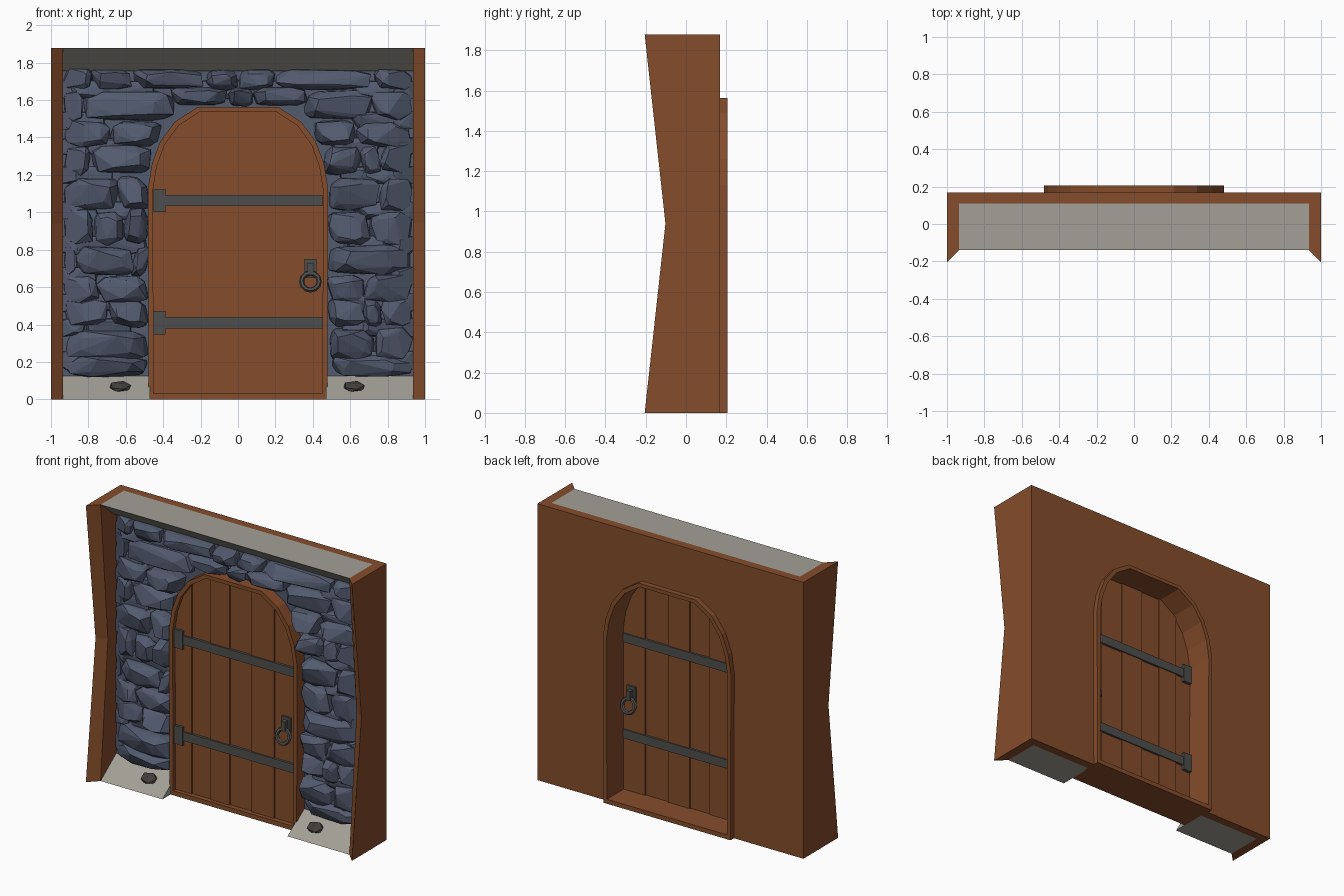
import bpy, bmesh, math, random
from mathutils import Matrix

random.seed(4)
if "Cube" in bpy.data.objects:
    bpy.data.objects.remove(bpy.data.objects["Cube"])


def material(name, rgb):
    m = bpy.data.materials.new(name)
    m.use_nodes = True
    m.diffuse_color = (*rgb, 1)
    m.node_tree.nodes["Principled BSDF"].inputs["Base Color"].default_value = (*rgb, 1)
    return m


WOOD = material("brown wood", (0.234, 0.073, 0.024))
STONE = material("slate blue stone", (0.085, 0.103, 0.157))
SLAB = material("pale grey slab", (0.36, 0.348, 0.304))
IRON = material("dark iron", (0.077, 0.076, 0.074))
PEBBLE = material("dark pebble", (0.052, 0.048, 0.042))


def finish(name, bm, mat):
    bmesh.ops.recalc_face_normals(bm, faces=bm.faces)
    mesh = bpy.data.meshes.new(name)
    bm.to_mesh(mesh)
    bm.free()
    mesh.materials.append(mat)
    obj = bpy.data.objects.new(name, mesh)
    bpy.context.collection.objects.link(obj)


def loft(bm, loops, caps=True, closed=False):
    """Skin a series of matching closed loops."""
    rows = [[bm.verts.new(p) for p in loop] for loop in loops]
    pairs = list(zip(rows, rows[1:])) + ([(rows[-1], rows[0])] if closed else [])
    n = len(rows[0])
    for a, b in pairs:
        for i in range(n):
            j = (i + 1) % n
            bm.faces.new((a[i], a[j], b[j], b[i]))
    if caps:
        bm.faces.new(rows[0])
        bm.faces.new(rows[-1])


def at_y(pts, y):
    return [(x, y, z) for x, z in pts]


def prism(bm, pts, y0, y1):
    loft(bm, [at_y(pts, y0), at_y(pts, y1)])


def box(bm, x0, x1, y0, y1, z0, z1):
    prism(bm, [(x0, z0), (x1, z0), (x1, z1), (x0, z1)], y0, y1)


# Arch outlines, running from the right foot over to the left foot
HALF = [(0.478, 0), (0.481, 1.13), (0.46, 1.26), (0.415, 1.38), (0.337, 1.485), (0.215, 1.563)]
OUTER = HALF + [(-x, z) for x, z in reversed(HALF)]
INNER = [(x * 0.945, 0.03 + z * 0.965) for x, z in OUTER]
SIDE, TOP = 0.935, 1.878


def wall_with_arch(name, bottom, top, y0, y1, mat):
    bm = bmesh.new()
    arch = [(x, max(z, bottom)) for x, z in OUTER]
    prism(bm, [(-SIDE, bottom), (-SIDE, top), (SIDE, top), (SIDE, bottom)] + arch, y0, y1)
    finish(name, bm, mat)


wall_with_arch("back_wall", 0, TOP, 0.11, 0.168, WOOD)
wall_with_arch("mortar_wall", 0.06, 1.79, 0.03, 0.11, STONE)

# Side jambs with a chamfered front edge that dips in at mid height
for s, label in ((1, "left"), (-1, "right")):
    bm = bmesh.new()
    levels = [(0, -0.205, -0.14), (TOP / 2, -0.102, -0.062), (TOP, -0.205, -0.14)]
    loft(bm, [[(s, 0.168, z), (s * SIDE, 0.168, z), (s * SIDE, yi, z), (s, yo, z)]
              for z, yo, yi in levels])
    finish(label + "_jamb", bm, WOOD)


# Sloped lintel and floor slabs
def wedge(name, x0, x1, edge, inner, depth):
    bm = bmesh.new()
    profile = [(-0.14, edge), (0.11, edge), (0.11, inner), (depth, inner)]
    loft(bm, [[(x, y, z) for y, z in profile] for x in (x0, x1)])
    finish(name, bm, SLAB)


wedge("lintel", -SIDE, SIDE, TOP, 1.755, 0.01)
wedge("left_floor_slab", 0.47, SIDE, 0, 0.125, 0.028)
wedge("right_floor_slab", -SIDE, -0.47, 0, 0.125, 0.028)

# Arched door frame, a hollow tunnel through the wall
bm = bmesh.new()
loft(bm, [at_y(OUTER, -0.053), at_y(OUTER, 0.205), at_y(INNER, 0.205), at_y(INNER, -0.053)],
     caps=False, closed=True)
finish("door_frame", bm, WOOD)

# Door planks, cut from the arch and set at slightly different depths
seams = [-0.46, -0.33, -0.19, -0.045, 0.12, 0.29, 0.46]
for i, (a, b) in enumerate(zip(seams, seams[1:])):
    bm = bmesh.new()
    shift = 0.004 if i % 2 else -0.004
    prism(bm, INNER, -0.022 + shift, 0.02 + shift)
    for x, nx in ((a, -1), (b, 1)):
        cut = bmesh.ops.bisect_plane(bm, geom=bm.verts[:] + bm.edges[:] + bm.faces[:],
                                     plane_co=(x, 0, 0), plane_no=(nx, 0, 0), clear_outer=True)
        edges = [e for e in cut["geom_cut"] if isinstance(e, bmesh.types.BMEdge)]
        if edges:
            bmesh.ops.contextual_create(bm, geom=edges)
    finish(f"door_plank_{i + 1}", bm, WOOD)

# Strap hinges, showing on both faces of the door
for z, label in ((0.41, "lower"), (1.063, "upper")):
    bm = bmesh.new()
    box(bm, -0.452, 0.453, -0.035, 0.031, z - 0.03, z + 0.03)
    box(bm, -0.452, -0.388, -0.043, 0.037, z - 0.062, z + 0.062)
    finish(label + "_hinge", bm, IRON)

# Ring handles on both faces
for out, y, label in ((-1, -0.026, "front"), (1, 0.024, "back")):
    bm = bmesh.new()
    box(bm, 0.355, 0.42, y, y + out * 0.014, 0.65, 0.75)
    box(bm, 0.372, 0.403, y, y + out * 0.045, 0.665, 0.73)
    finish(label + "_handle_plate", bm, IRON)
    bpy.ops.mesh.primitive_torus_add(
        major_radius=0.047, minor_radius=0.014, major_segments=12, minor_segments=6,
        location=(0.387, y + out * 0.04, 0.63), rotation=(math.pi / 2 + out * 0.25, 0, 0))
    ring = bpy.context.object
    ring.name = label + "_handle_ring"
    ring.data.materials.append(IRON)

# Stone courses: centre height, height, then runs of joints along x
COURSES = [
    (0.18, 0.11, [-0.93, -0.49], [0.49, 0.93]),
    (0.295, 0.17, [-0.92, -0.48], [0.48, 0.73, 0.93]),
    (0.46, 0.15, [-0.93, -0.69, -0.48], [0.48, 0.67, 0.77, 0.93]),
    (0.59, 0.15, [-0.93, -0.75, -0.48], [0.48, 0.68, 0.93]),
    (0.74, 0.16, [-0.93, -0.87, -0.56, -0.48], [0.48, 0.93]),
    (0.92, 0.19, [-0.93, -0.77, -0.61, -0.48], [0.48, 0.7, 0.93]),
    (1.1, 0.18, [-0.93, -0.64, -0.48], [0.48, 0.76, 0.93]),
    (1.28, 0.16, [-0.93, -0.79, -0.46], [0.46, 0.66, 0.76, 0.93]),
    (1.42, 0.14, [-0.93, -0.68, -0.41], [0.41, 0.63, 0.93]),
    (1.57, 0.16, [-0.93, -0.83, -0.34], [0.35, 0.72, 0.93]),
    (1.62, 0.1, [-0.36, -0.05, 0.08, 0.37], []),
    (1.71, 0.11, [-0.93, -0.78, -0.57, -0.17, 0.0, 0.2, 0.73, 0.93], []),
]


def rock(bm, x0, x1, z, h, front):
    """Faceted stone: hull of three shrinking, jittered rings, set back near the jambs."""
    cx, w = (x0 + x1) / 2, (x1 - x0) / 2
    lean = random.uniform(-0.3, 0.3)
    tilt_x, tilt_z = random.uniform(-0.25, 0.25), random.uniform(-0.25, 0.25)
    verts = []
    for layer, (y, scale) in enumerate(((0.06, 1.05), (front * 0.4, 0.99), (front, 0.64))):
        count = 8 - layer
        for i in range(count):
            t = math.tau * (i + random.uniform(-0.3, 0.3)) / count + 0.35
            c, s = math.cos(t), math.sin(t)
            r = scale * random.uniform(0.88, 1.05)
            pz = z + h / 2 * r * math.copysign(abs(s) ** 0.55, s)
            px = cx + w * r * math.copysign(abs(c) ** 0.5, c) + lean * (pz - z)
            px = max(-SIDE, min(SIDE, px))
            py = y
            if layer == 2:
                py += tilt_x * c * 0.1 + tilt_z * s * 0.1 + random.uniform(-0.01, 0.01)
            py = max(py, 0.02 - (SIDE - abs(px)) * 0.6)
            verts.append(bm.verts.new((px, py, min(pz, 1.768))))
    hull = bmesh.ops.convex_hull(bm, input=verts)
    spare = {v for v in hull["geom_interior"] + hull["geom_unused"]
             if isinstance(v, bmesh.types.BMVert)}
    bmesh.ops.delete(bm, geom=list(spare), context="VERTS")


stones, fillers = bmesh.new(), bmesh.new()
for z, h, *runs in COURSES:
    for run in runs:
        for x0, x1 in zip(run, run[1:]):
            rock(stones, x0, x1, z + random.uniform(-0.006, 0.006), h,
                 random.uniform(-0.085, -0.04))
        # Shallow stones fill the gaps behind the joints, clear of the doorway
        for x in run:
            if z > 0.25 and (abs(x) > 0.6 or z > 1.7):
                rock(fillers, x - 0.12, x + 0.12, z - h / 2, 0.1,
                     random.uniform(-0.015, 0.01))
finish("wall_stones", stones, STONE)
finish("filler_stones", fillers, STONE)

# Pebbles lying on the floor slabs
slope = Matrix.Rotation(math.atan2(0.125, 0.168), 4, "X")
for x, label in ((0.62, "left"), (-0.63, "right")):
    bm = bmesh.new()
    bmesh.ops.create_icosphere(bm, subdivisions=1, radius=1)
    bm.transform(Matrix.Translation((x, -0.056, 0.068)) @ slope
                 @ Matrix.Diagonal((0.064, 0.044, 0.022, 1)))
    finish(label + "_pebble", bm, PEBBLE)
